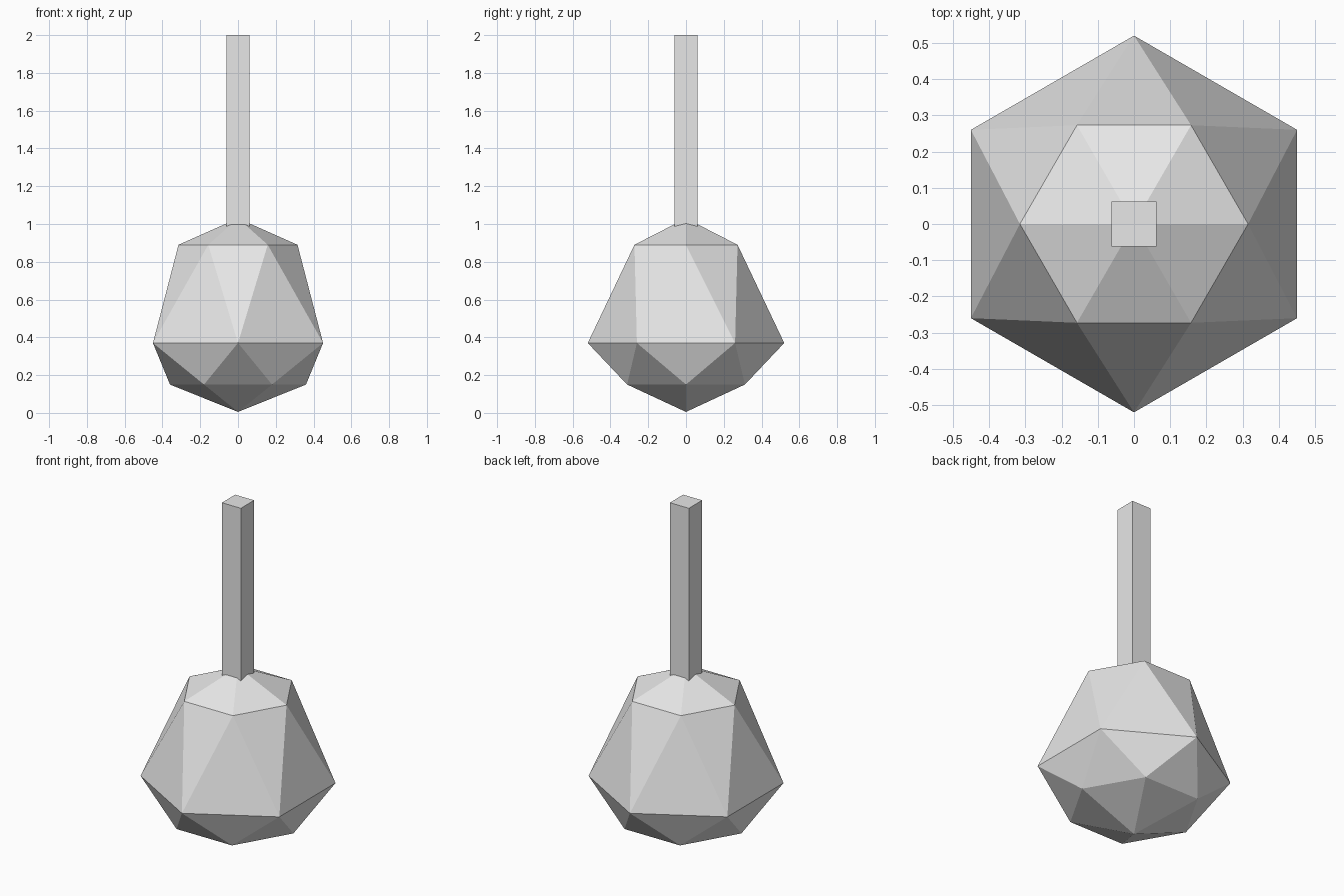
import bpy, bmesh, math

if "Cube" in bpy.data.objects:
    bpy.data.objects.remove(bpy.data.objects["Cube"])

grey = bpy.data.materials.new("plain grey")
grey.diffuse_color = (0.8, 0.8, 0.8, 1)
grey.use_nodes = True
grey.node_tree.nodes["Principled BSDF"].inputs["Base Color"].default_value = grey.diffuse_color


def make_object(name, bm):
    bmesh.ops.recalc_face_normals(bm, faces=bm.faces[:])
    mesh = bpy.data.meshes.new(name)
    bm.to_mesh(mesh)
    bm.free()
    mesh.materials.append(grey)
    obj = bpy.data.objects.new(name, mesh)
    bpy.context.collection.objects.link(obj)
    return obj


# Faceted head: three hexagon rings, each turned half a step, with a point at both ends
SIDES = 6
RINGS = [(0.36, 0.15, 0), (0.52, 0.37, 0.5), (0.315, 0.89, 0)]  # radius, height, turn
bm = bmesh.new()
rings = []
for radius, z, turn in RINGS:
    angles = [(i + turn) * 2 * math.pi / SIDES for i in range(SIDES)]
    rings.append([bm.verts.new((radius * math.cos(a), radius * math.sin(a), z)) for a in angles])
bottom = bm.verts.new((0, 0, 0.005))
top = bm.verts.new((0, 0, 1.03))
low, mid, high = rings
for i in range(SIDES):
    j = (i + 1) % SIDES
    bm.faces.new((bottom, low[j], low[i]))
    bm.faces.new((top, high[i], high[j]))
    for ring in (low, high):
        bm.faces.new((ring[i], ring[j], mid[i]))
        bm.faces.new((mid[i], mid[j], ring[j]))
make_object("faceted_head", bm)

# Square post rising from the head
POST_BOTTOM, POST_TOP, POST_WIDTH = 0.95, 2.0, 0.123
bm = bmesh.new()
bmesh.ops.create_cube(bm, size=1)
bmesh.ops.scale(bm, vec=(POST_WIDTH, POST_WIDTH, POST_TOP - POST_BOTTOM), verts=bm.verts[:])
bmesh.ops.translate(bm, vec=(0, 0, (POST_TOP + POST_BOTTOM) / 2), verts=bm.verts[:])
make_object("post", bm)
